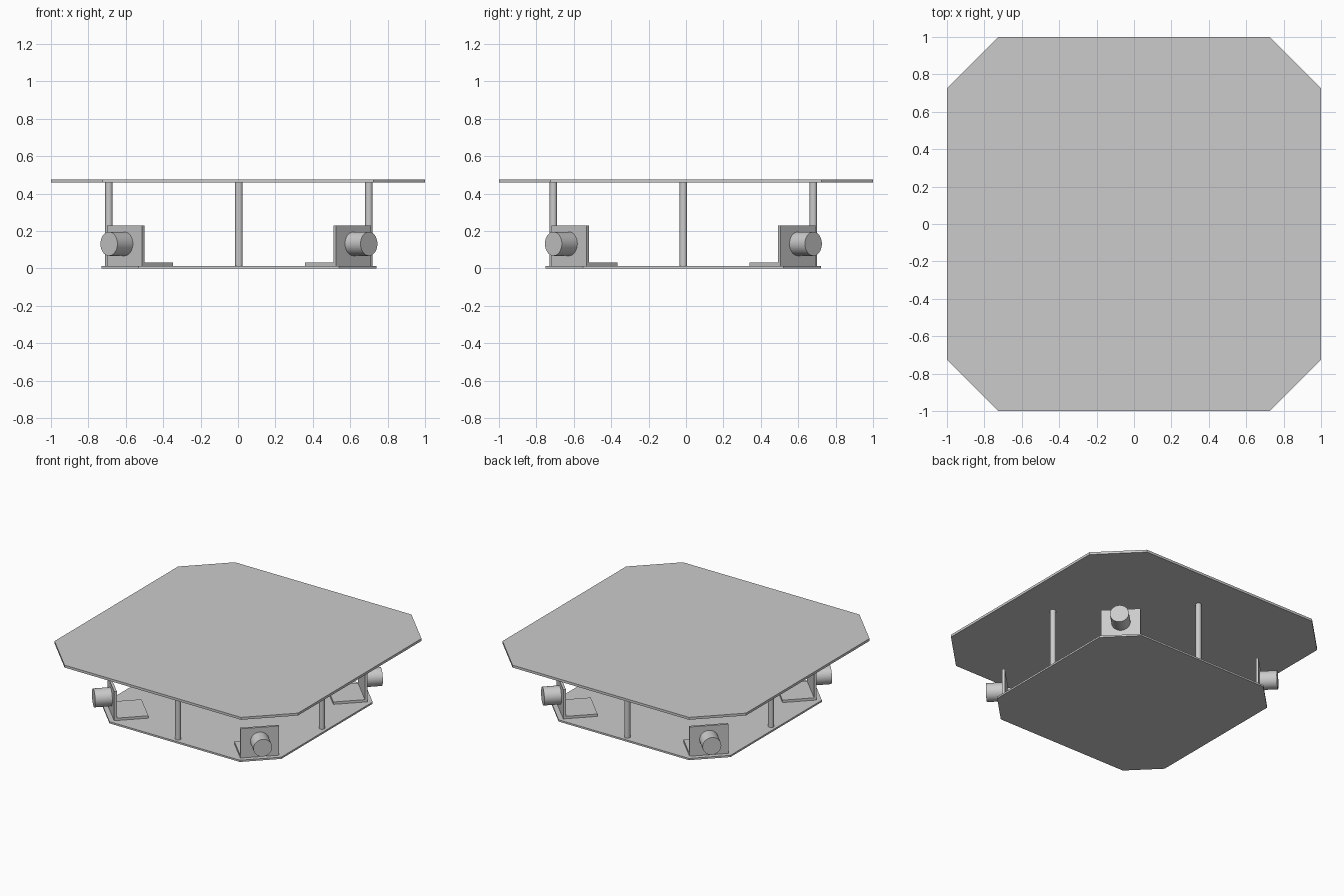
import bpy, bmesh, math
from mathutils import Matrix, Vector

cube = bpy.data.objects.get("Cube")
if cube:
    bpy.data.objects.remove(cube, do_unlink=True)

grey = bpy.data.materials.new("plain grey")
grey.use_nodes = True
colour = (0.6, 0.6, 0.6, 1)
grey.diffuse_color = colour
grey.node_tree.nodes["Principled BSDF"].inputs["Base Color"].default_value = colour

# The lower deck assembly sits slightly off the centre of the top plate
BASE = Vector((0.005, -0.014, 0))
BASE_TOP, TOP_Z, TOP_THICK = 0.013, 0.476, 0.018
SIDES = {"front": -90, "back": 90, "left": 0, "right": 180}
CORNERS = {"front_left": -45, "back_left": 45, "back_right": 135, "front_right": -135}


def finish(name, bm, matrix=Matrix(), smooth=False):
    bmesh.ops.recalc_face_normals(bm, faces=bm.faces)
    mesh = bpy.data.meshes.new(name)
    bm.to_mesh(mesh)
    bm.free()
    mesh.transform(matrix)
    mesh.materials.append(grey)
    obj = bpy.data.objects.new(name, mesh)
    bpy.context.collection.objects.link(obj)
    if smooth:
        bpy.ops.object.select_all(action="DESELECT")
        obj.select_set(True)
        bpy.context.view_layer.objects.active = obj
        bpy.ops.object.shade_smooth_by_angle(angle=math.radians(35))
    return obj


def prism(name, outline, direction, matrix=Matrix()):
    bm = bmesh.new()
    face = bm.faces.new([bm.verts.new(p) for p in outline])
    new = bmesh.ops.extrude_face_region(bm, geom=[face])["geom"]
    verts = [v for v in new if isinstance(v, bmesh.types.BMVert)]
    bmesh.ops.translate(bm, verts=verts, vec=direction)
    finish(name, bm, matrix)


def plate(name, half, cut, z, thick, centre):
    # Square with four clipped corners
    c = half - cut
    outline = []
    for turn in range(4):
        rot = Matrix.Rotation(turn * math.pi / 2, 3, "Z")
        outline += [rot @ Vector((half, -c, z)), rot @ Vector((half, c, z))]
    prism(name, outline, (0, 0, thick), Matrix.Translation(centre))


def cylinder(name, radius, length, matrix):
    bm = bmesh.new()
    bmesh.ops.create_cone(bm, cap_ends=True, segments=40, radius1=radius,
                          radius2=radius, depth=length)
    finish(name, bm, matrix @ Matrix.Translation((0, 0, length / 2)), True)


def around(angle):
    return Matrix.Translation(BASE) @ Matrix.Rotation(math.radians(angle), 4, "Z")


# Decks
plate("top_plate", 1, 0.275, TOP_Z - TOP_THICK, TOP_THICK, Vector())
plate("bottom_plate", 0.736, 0.2, 0, BASE_TOP, BASE)

# Support posts in the middle of each side
for side, angle in SIDES.items():
    cylinder(side + "_post", 0.02, TOP_Z - TOP_THICK - BASE_TOP,
             around(angle) @ Matrix.Translation((0.695, 0, BASE_TOP)))

# Angle bracket and motor on each corner
INNER, OUTER, HEIGHT, WALL, HALF_WIDTH = 0.632, 0.866, 0.23, 0.018, 0.133
profile = [(INNER, BASE_TOP), (OUTER, BASE_TOP), (OUTER, HEIGHT),
           (OUTER - WALL, HEIGHT), (OUTER - WALL, BASE_TOP + WALL),
           (INNER, BASE_TOP + WALL)]
for corner, angle in CORNERS.items():
    prism(corner + "_bracket", [(x, -HALF_WIDTH, z) for x, z in profile],
          (0, 2 * HALF_WIDTH, 0), around(angle))
    cylinder(corner + "_motor", 0.064, 0.117,
             around(angle) @ Matrix.Translation((OUTER, 0, 0.131))
             @ Matrix.Rotation(math.pi / 2, 4, "Y"))
